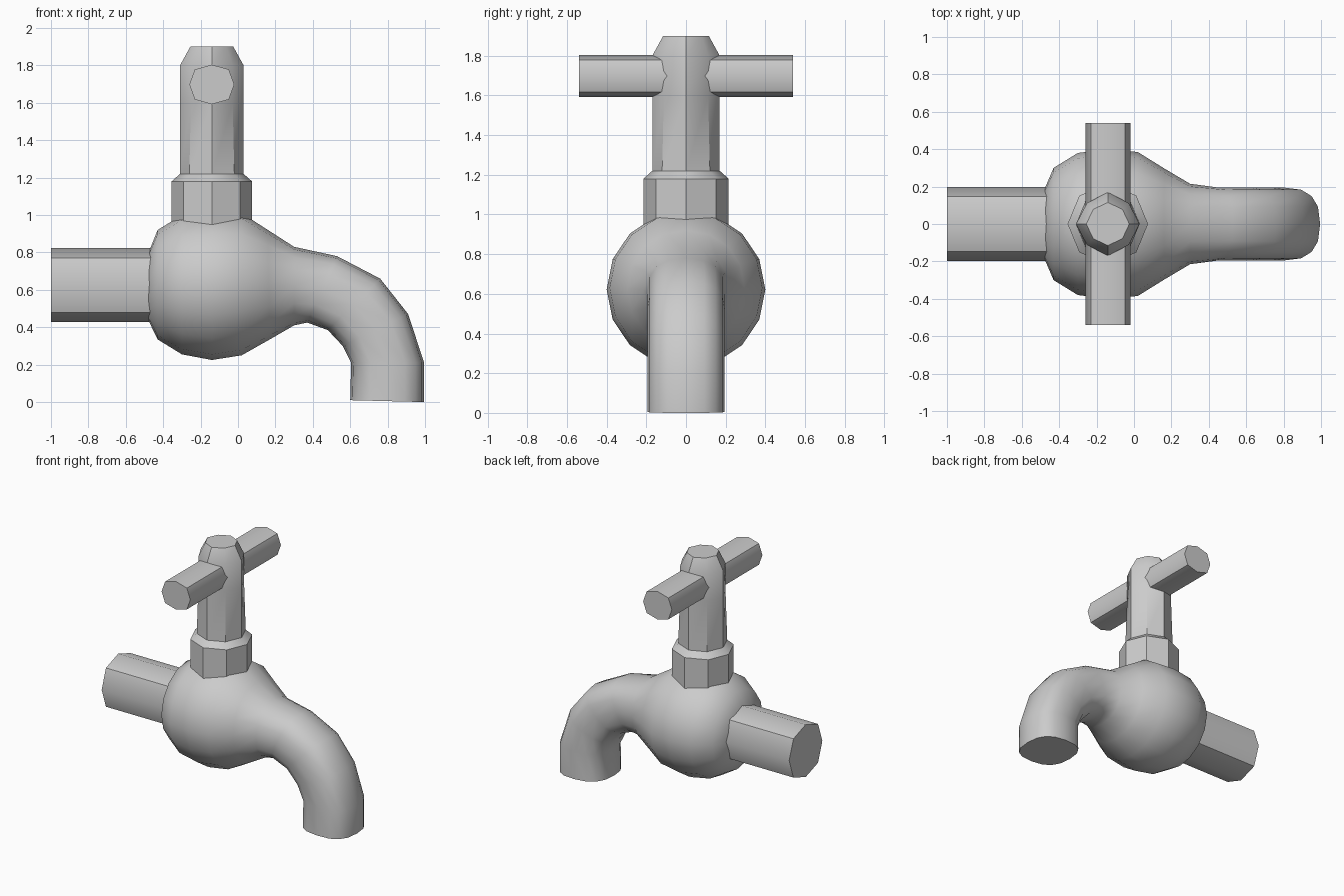
import bpy, bmesh
from math import cos, sin, pi, copysign
from mathutils import Vector

if "Cube" in bpy.data.objects:
    bpy.data.objects.remove(bpy.data.objects["Cube"])

AX = -0.14   # x of the vertical valve axis


def loft(name, rings, sides, angle=40):
    """Skin rings of (centre, half-axis u, half-axis v, squareness) and cap both ends."""
    bm = bmesh.new()
    loops = []
    for c, u, v, n in rings:
        loop = []
        for i in range(sides):
            a = 2 * pi * i / sides
            cu = copysign(abs(cos(a)) ** (2 / n), cos(a))
            cv = copysign(abs(sin(a)) ** (2 / n), sin(a))
            loop.append(bm.verts.new(Vector(c) + Vector(u) * cu + Vector(v) * cv))
        loops.append(loop)
    for a, b in zip(loops, loops[1:]):
        for i in range(sides):
            j = (i + 1) % sides
            bm.faces.new((a[i], a[j], b[j], b[i]))
    bm.faces.new(loops[0])
    bm.faces.new(loops[-1])
    bmesh.ops.recalc_face_normals(bm, faces=bm.faces)
    mesh = bpy.data.meshes.new(name)
    bm.to_mesh(mesh)
    bm.free()
    ob = bpy.data.objects.new(name, mesh)
    bpy.context.collection.objects.link(ob)
    bpy.ops.object.select_all(action='DESELECT')
    ob.select_set(True)
    bpy.context.view_layer.objects.active = ob
    bpy.ops.object.shade_smooth_by_angle(angle=angle * pi / 180)
    return ob


def outline_ring(top, bottom, half_width, n):
    """Ring spanning an upper and a lower outline point in the xz plane."""
    t = Vector((top[0], 0, top[1]))
    b = Vector((bottom[0], 0, bottom[1]))
    return (t + b) / 2, (t - b) / 2, (0, half_width, 0), n


# Round body flowing into the curved spout
body = [
    ((-0.49, 0.77), (-0.49, 0.46), 0.16, 2),
    ((-0.43, 0.92), (-0.43, 0.335), 0.30, 2),
    ((-0.30, 1.00), (-0.30, 0.255), 0.38, 2),
    ((-0.14, 1.02), (-0.14, 0.225), 0.40, 2),
    ((0.02, 1.01), (0.02, 0.25), 0.385, 2),
    ((0.16, 0.92), (0.17, 0.335), 0.295, 2.1),
    ((0.30, 0.83), (0.30, 0.41), 0.215, 2.3),
    ((0.53, 0.78), (0.37, 0.425), 0.195, 2.5),
    ((0.76, 0.66), (0.48, 0.385), 0.195, 2.6),
    ((0.91, 0.47), (0.56, 0.30), 0.195, 2.6),
    ((0.995, 0.21), (0.605, 0.21), 0.195, 2.6),
    ((0.995, 0.0), (0.60, 0.01), 0.195, 2.6),
]
loft("body_and_spout", [outline_ring(*r) for r in body], 16)

# Inlet pipe at the back end
loft("inlet_pipe", [((x, 0, 0.625), (0, 0, 0.198), (0, 0.198, 0), 2.3)
                    for x in (-1.0, -0.4)], 8, 50)

# Collar, stem and cap turned around the valve axis
stem = [(0.93, 0.215, 2), (1.18, 0.215, 2), (1.22, 0.17, 2),
        (1.60, 0.17, 1.65), (1.80, 0.17, 1.65), (1.90, 0.115, 1.8)]
loft("collar_and_stem", [((AX, 0, z), (r, 0, 0), (0, r, 0), n)
                         for z, r, n in stem], 8)

# Cross handle
loft("handle_bar", [((AX, y, 1.698), (0.12, 0, 0), (0, 0, 0.106), 2.5)
                    for y in (-0.54, 0.54)], 8, 50)
